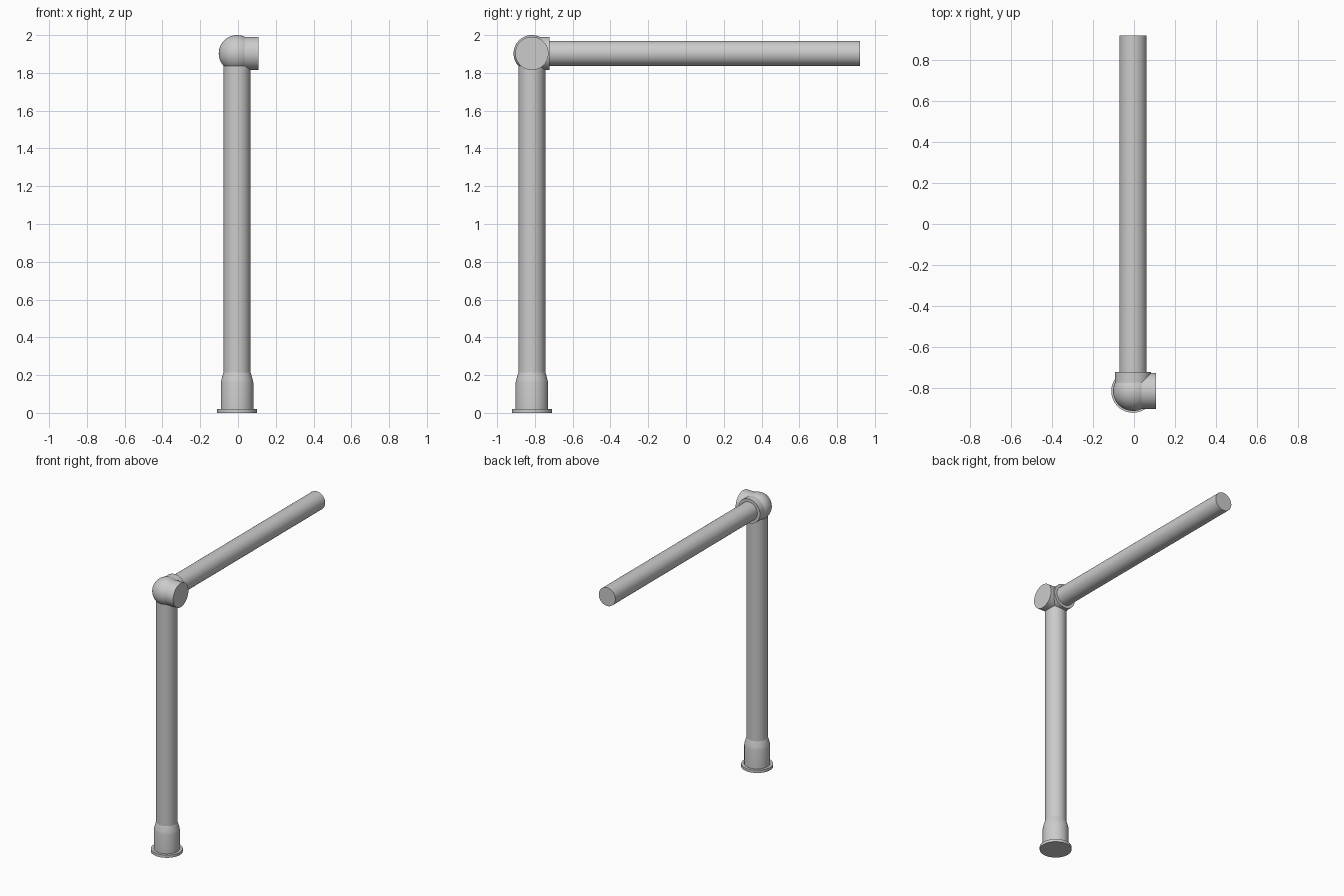
import bpy, bmesh, math
from mathutils import Matrix, Vector

if "Cube" in bpy.data.objects:
    bpy.data.objects.remove(bpy.data.objects["Cube"])

CX, CY, CZ = -0.005, -0.816, 1.903   # joint centre, also the post axis
SEG = 64


def finish(name, bm, matrix):
    bmesh.ops.recalc_face_normals(bm, faces=bm.faces)
    me = bpy.data.meshes.new(name)
    bm.to_mesh(me)
    bm.free()
    me.transform(matrix)
    ob = bpy.data.objects.new(name, me)
    bpy.context.collection.objects.link(ob)
    bpy.ops.object.select_all(action='DESELECT')
    ob.select_set(True)
    bpy.context.view_layer.objects.active = ob
    bpy.ops.object.shade_smooth_by_angle(angle=math.radians(35))
    return ob


def lathe(name, profile, origin, axis=(0, 0, 1)):
    """Capped solid from (radius, height) pairs, turned around the axis."""
    bm = bmesh.new()
    rings = [[bm.verts.new((r * math.cos(2 * math.pi * i / SEG),
                            r * math.sin(2 * math.pi * i / SEG), h))
              for i in range(SEG)] for r, h in profile]
    for a, b in zip(rings, rings[1:]):
        for i in range(SEG):
            j = (i + 1) % SEG
            bm.faces.new((a[i], a[j], b[j], b[i]))
    bm.faces.new(rings[0])
    bm.faces.new(rings[-1])
    rot = Vector(axis).to_track_quat('Z', 'Y').to_matrix().to_4x4()
    return finish(name, bm, Matrix.Translation(origin) @ rot)


joint = (CX, CY, CZ)

# Base fitting: flange, socket and tapered shoulder
lathe("base_socket", [(0.106, 0), (0.106, 0.02), (0.086, 0.02), (0.086, 0.16),
                      (0.083, 0.175), (0.074, 0.207), (0.071, 0.215)], (CX, CY, 0))

# Upright post and horizontal rail
lathe("upright_post", [(0.071, 0.19), (0.071, 1.845)], (CX, CY, 0))
lathe("horizontal_rail", [(0.067, 0.0), (0.067, 0.92 - CY)], joint, (0, 1, 0))

# Ball joint
bm = bmesh.new()
bmesh.ops.create_uvsphere(bm, u_segments=SEG, v_segments=32, radius=0.097)
finish("joint_ball", bm, Matrix.Translation(joint))

# Collars: one closed on the right, one holding the rail
lathe("side_collar", [(0.088, 0), (0.088, 0.108 - CX)], joint, (1, 0, 0))
lathe("rail_collar", [(0.088, 0), (0.088, 0.094)], joint, (0, 1, 0))
